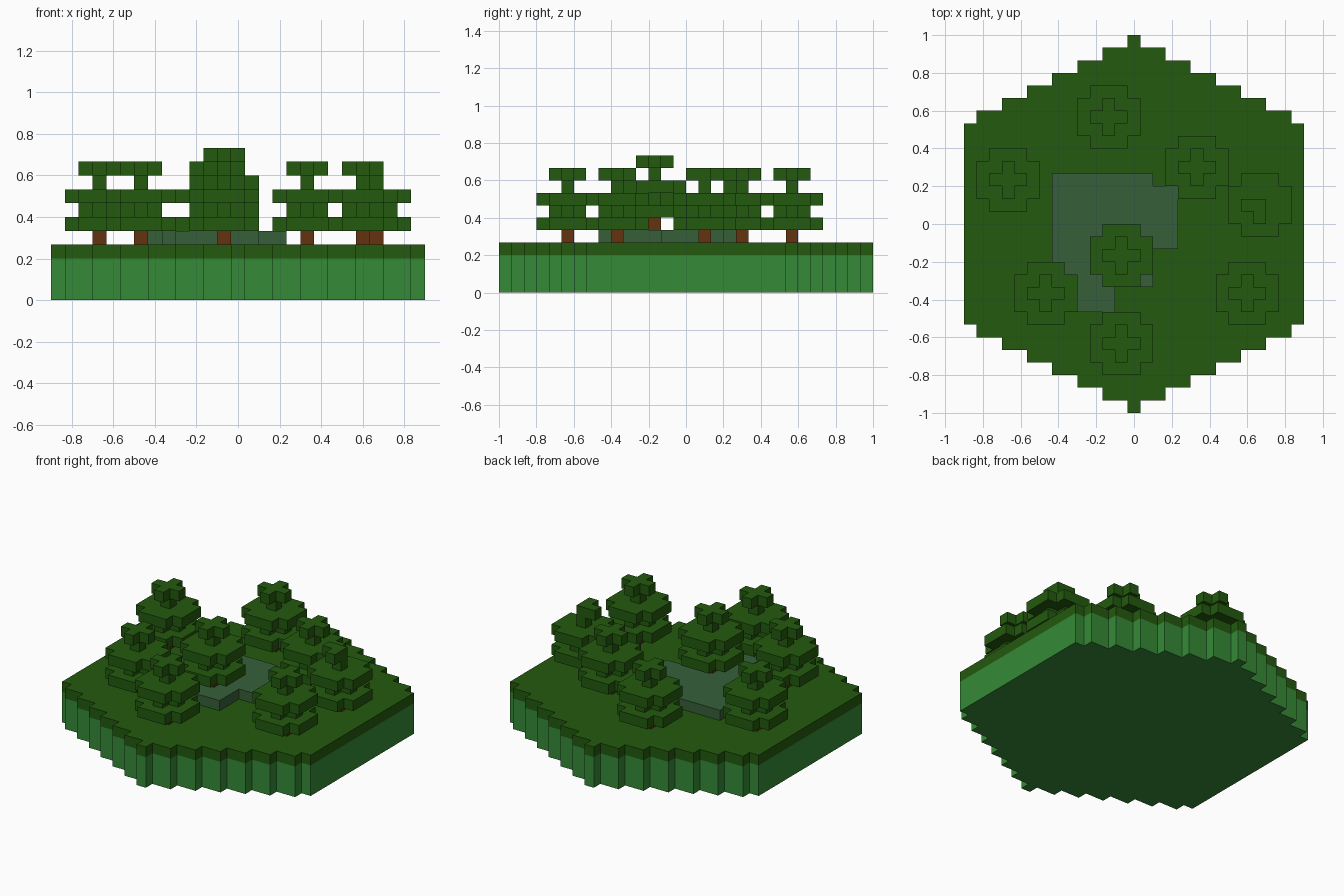
import bpy
import bmesh

cube = bpy.data.objects.get("Cube")
if cube:
    bpy.data.objects.remove(cube, do_unlink=True)

V = 2 / 30  # block size


def material(name, rgb):
    m = bpy.data.materials.new(name)
    m.use_nodes = True
    m.diffuse_color = (*rgb, 1)
    bsdf = m.node_tree.nodes["Principled BSDF"]
    bsdf.inputs["Base Color"].default_value = (*rgb, 1)
    bsdf.inputs["Roughness"].default_value = 0.9
    return m


DARK = material("dark leaf green", (0.0168, 0.1022, 0.0044))
LIGHT = material("bright green", (0.0356, 0.2542, 0.0382))
STONE = material("grey green", (0.0369, 0.117, 0.041))
BARK = material("bark brown", (0.127, 0.0343, 0.0052))


def slab(bm, cells, k0, k1):
    """Closed shell over a set of grid cells, from block level k0 to k1."""
    cells, verts = set(cells), {}

    def vert(i, j, k):
        if (i, j, k) not in verts:
            verts[i, j, k] = bm.verts.new(((i - 0.5) * V, j * V, k * V))
        return verts[i, j, k]

    for i, j in cells:
        ring = [(i, j), (i + 1, j), (i + 1, j + 1), (i, j + 1)]
        bm.faces.new([vert(*p, k1) for p in ring])
        bm.faces.new([vert(*p, k0) for p in reversed(ring)])
        # walls only where there is no neighbouring cell
        for n, (di, dj) in enumerate([(0, -1), (1, 0), (0, 1), (-1, 0)]):
            if (i + di, j + dj) not in cells:
                a, b = ring[n], ring[(n + 1) % 4]
                bm.faces.new([vert(*a, k0), vert(*b, k0), vert(*b, k1), vert(*a, k1)])


def build(name, mat, slabs):
    bm = bmesh.new()
    for cells, k0, k1 in slabs:
        slab(bm, cells, k0, k1)
    bmesh.ops.dissolve_limit(bm, angle_limit=0.01, verts=bm.verts[:], edges=bm.edges[:])
    bmesh.ops.recalc_face_normals(bm, faces=bm.faces[:])
    me = bpy.data.meshes.new(name)
    bm.to_mesh(me)
    bm.free()
    me.materials.append(mat)
    ob = bpy.data.objects.new(name, me)
    bpy.context.collection.objects.link(ob)


def rect(i0, i1, j0, j1):
    return {(i, j) for i in range(i0, i1 + 1) for j in range(j0, j1 + 1)}


# Stepped hexagonal ground: each row is two blocks wider per side, up to 13
ground = set()
for j in range(-15, 15):
    from_tip = min(j + 15, 14 - j)
    w = min(2 * from_tip, 13)
    ground |= rect(-w, w, j, j)
build("ground_base", LIGHT, [(ground, 0, 3)])
build("ground_turf", DARK, [(ground, 3, 4)])

# Raised stone patch in the clearing
patch = rect(-6, 1, -3, 3) | rect(2, 3, -2, 2) | rect(-5, 1, -5, -4) | rect(-4, -2, -7, -6)
build("stone_patch", STONE, [(patch, 4, 5)])

# Trees: wide tier, cross, wide tier, stem, cross
WIDE = {(i, j) for i, j in rect(-2, 2, -2, 2) if abs(i) + abs(j) < 4}
CROSS = {(0, 0), (1, 0), (-1, 0), (0, 1), (0, -1)}
STEM = {(0, 0)}
CORNER = {(0, 0), (-1, 0), (0, -1)}


def tree(n, x, y, base=4, top=CROSS):
    def at(cells):
        return {(i + x, j + y) for i, j in cells}

    build(f"tree_trunk_{n}", BARK, [(at(STEM), base, base + 1)])
    tiers = [WIDE, CROSS, WIDE, STEM, top]
    build(f"tree_foliage_{n}", DARK,
          [(at(t), base + 1 + k, base + 2 + k) for k, t in enumerate(tiers)])


spots = [(-2, 8), (-10, 3), (5, 4), (9, -6), (-1, -10), (-7, -6)]
for n, (x, y) in enumerate(spots, 1):
    tree(n, x, y)
tree(7, 10, 1, top=CORNER)   # tree with a partial crown
tree(8, -1, -3, base=5)      # tree standing on the stone patch
